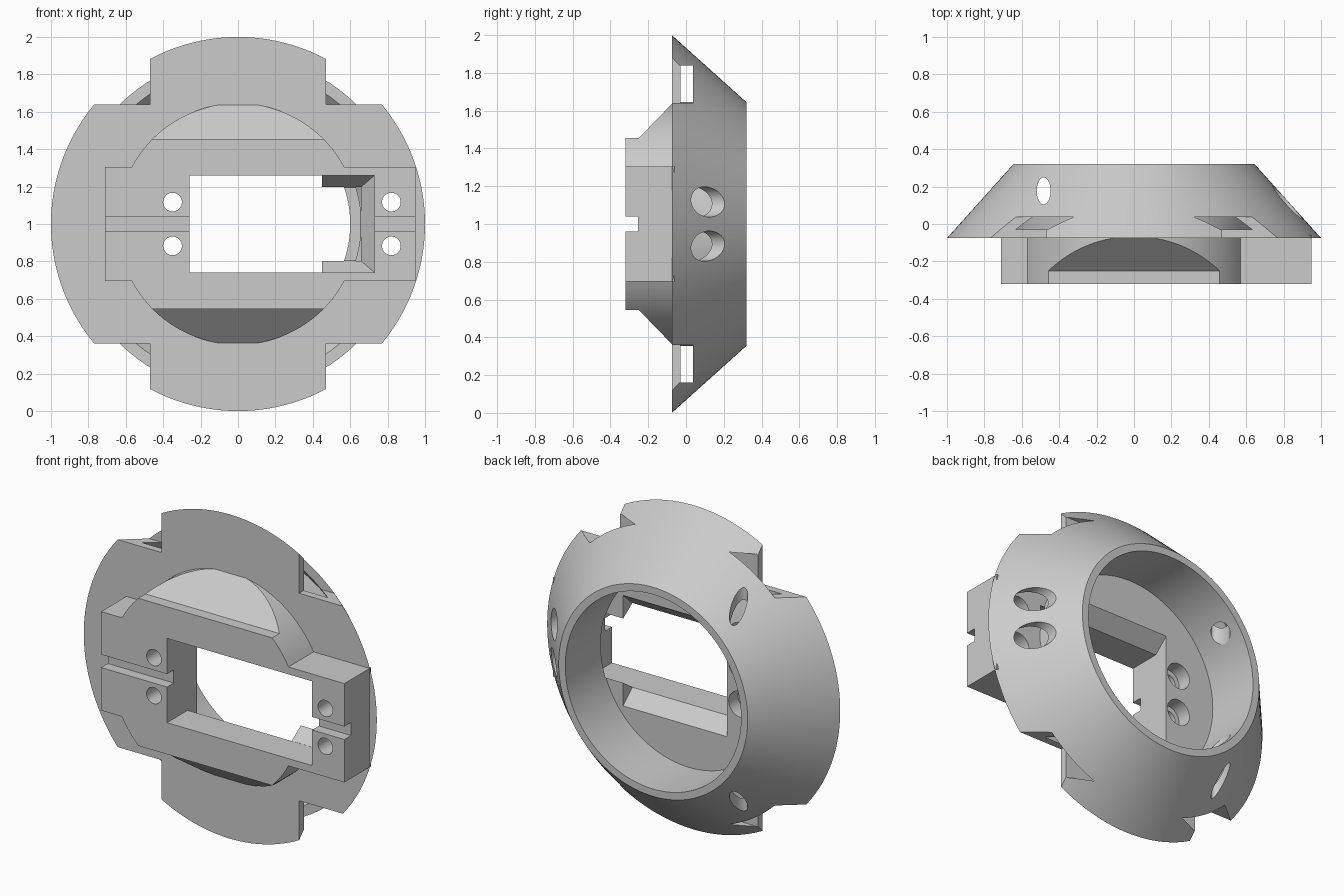
import bpy, bmesh, math
from mathutils import Matrix

if "Cube" in bpy.data.objects:
    bpy.data.objects.remove(bpy.data.objects["Cube"], do_unlink=True)

grey = bpy.data.materials.new("plain_grey")
grey.use_nodes = True
grey.diffuse_color = (0.6, 0.6, 0.6, 1)
grey.node_tree.nodes["Principled BSDF"].inputs["Base Color"].default_value = (0.6, 0.6, 0.6, 1)

FRONT, PLATE, FACE, BACK = -0.32, -0.03, -0.075, 0.32
MID = 1.0  # height of the central axis


def to_object(name, bm):
    bmesh.ops.recalc_face_normals(bm, faces=bm.faces)
    mesh = bpy.data.meshes.new(name)
    bm.to_mesh(mesh)
    bm.free()
    mesh.materials.append(grey)
    ob = bpy.data.objects.new(name, mesh)
    bpy.context.collection.objects.link(ob)
    return ob


def loft(name, y0, rect0, y1, rect1):
    """Block between two (x min, x max, z min, z max) rectangles, z from the axis."""
    bm = bmesh.new()
    rings = []
    for y, (a, b, c, d) in ((y0, rect0), (y1, rect1)):
        rings.append([bm.verts.new((x, y, MID + z)) for x, z in ((a, c), (b, c), (b, d), (a, d))])
    bm.faces.new(rings[0])
    bm.faces.new(rings[1])
    for i in range(4):
        j = (i + 1) % 4
        bm.faces.new((rings[0][i], rings[0][j], rings[1][j], rings[1][i]))
    return to_object(name, bm)


def box(name, x0, x1, y0, y1, z0, z1):
    return loft(name, y0, (x0, x1, z0, z1), y1, (x0, x1, z0, z1))


def cone(name, x, z, y0, r0, y1, r1, n=128):
    bm = bmesh.new()
    bmesh.ops.create_cone(bm, cap_ends=True, segments=n, radius1=r0, radius2=r1, depth=y1 - y0)
    bm.transform(Matrix.Translation((x, (y0 + y1) / 2, MID + z)) @ Matrix.Rotation(-math.pi / 2, 4, 'X'))
    return to_object(name, bm)


def ring(name, profile, n=128):
    """Closed (y, radius) profile revolved about the central axis."""
    bm = bmesh.new()
    loops = []
    for i in range(n):
        a = math.tau * i / n
        loops.append([bm.verts.new((r * math.sin(a), y, MID + r * math.cos(a))) for y, r in profile])
    m = len(profile)
    for i in range(n):
        p, q = loops[i], loops[(i + 1) % n]
        for k in range(m):
            bm.faces.new((p[k], p[(k + 1) % m], q[(k + 1) % m], q[k]))
    return to_object(name, bm)


def combine(target, other, operation):
    bpy.context.view_layer.objects.active = target
    mod = target.modifiers.new("combine", 'BOOLEAN')
    mod.operation, mod.solver, mod.object = operation, 'EXACT', other
    bpy.ops.object.modifier_apply(modifier=mod.name)
    bpy.data.objects.remove(other, do_unlink=True)


def cut(other):
    combine(body, other, 'DIFFERENCE')


# Tapered housing with a hollow wall around the rear bore
body = cone("mount_housing", 0, 0, FACE, 1.0, BACK, 0.645)
cut(ring("wall_cavity", [(PLATE, 0.66), (PLATE, 0.9), (0.235, 0.66)]))
cut(cone("rear_bore", 0, 0, PLATE, 0.6, 0.5, 0.6))

# Round front boss with sloped top and bottom
boss = cone("round_boss", 0, 0, FRONT, 0.645, -0.05, 0.645)
limits = box("boss_limit", -1, 1, -0.5, -0.25, -0.455, 0.455)
combine(limits, loft("boss_slope", -0.25, (-1, 1, -0.455, 0.455),
                     -0.04, (-1, 1, -0.672, 0.672)), 'UNION')
combine(boss, limits, 'INTERSECT')
combine(body, boss, 'UNION')
combine(body, box("front_block", -0.71, 0.95, FRONT, -0.06, -0.305, 0.305), 'UNION')

# Corner notches and the slots that join them behind the tabs
for sz in (-1, 1):
    lo, hi = sorted((sz * 0.64, sz * 1.2))
    for sx in (-1, 1):
        x0, x1 = sorted((sx * 0.47, sx * 1.2))
        cut(box("notch", x0, x1, -0.2, 0.037, lo, hi))
    lo, hi = sorted((sz * 0.645, sz * 0.84))
    cut(box("tab_slot", -1.1, 1.1, PLATE, 0.037, lo, hi))

# Central window with a stepped, tapered right end and bevelled rear edges
cut(box("window", -0.26, 0.45, -0.5, 0.0, -0.26, 0.26))
cut(box("window_end", 0.4, 0.73, -0.5, -0.12, -0.26, 0.26))
cut(loft("window_taper", -0.121, (0.4, 0.73, -0.26, 0.26), -0.025, (0.4, 0.655, -0.195, 0.195)))
cut(loft("window_bevel", -0.12, (-0.26, 0.45, -0.26, 0.26), -0.02, (-0.26, 0.45, -0.35, 0.35)))

# Groove across the front block
cut(box("groove", -1.1, 1.1, -0.5, -0.255, -0.04, 0.04))

# Four screw holes, counterbored from behind
for x in (-0.35, 0.82):
    for z in (-0.117, 0.117):
        cut(cone("screw_hole", x, z, -0.5, 0.05, 0.5, 0.05, 32))
        cut(cone("counterbore", x, z, -0.12, 0.08, 0.5, 0.08, 32))

# Oval side hole running straight through top and bottom
bm = bmesh.new()
bmesh.ops.create_cone(bm, cap_ends=True, segments=32, radius1=1, radius2=1, depth=3)
bm.transform(Matrix.Translation((-0.483, 0.177, MID)) @ Matrix.Diagonal((0.037, 0.072, 1, 1)))
cut(to_object("oval_hole", bm))

# Smooth curved walls, crisp edges
bpy.ops.object.select_all(action='DESELECT')
body.select_set(True)
bpy.context.view_layer.objects.active = body
bpy.ops.object.shade_smooth_by_angle(angle=math.radians(25))
